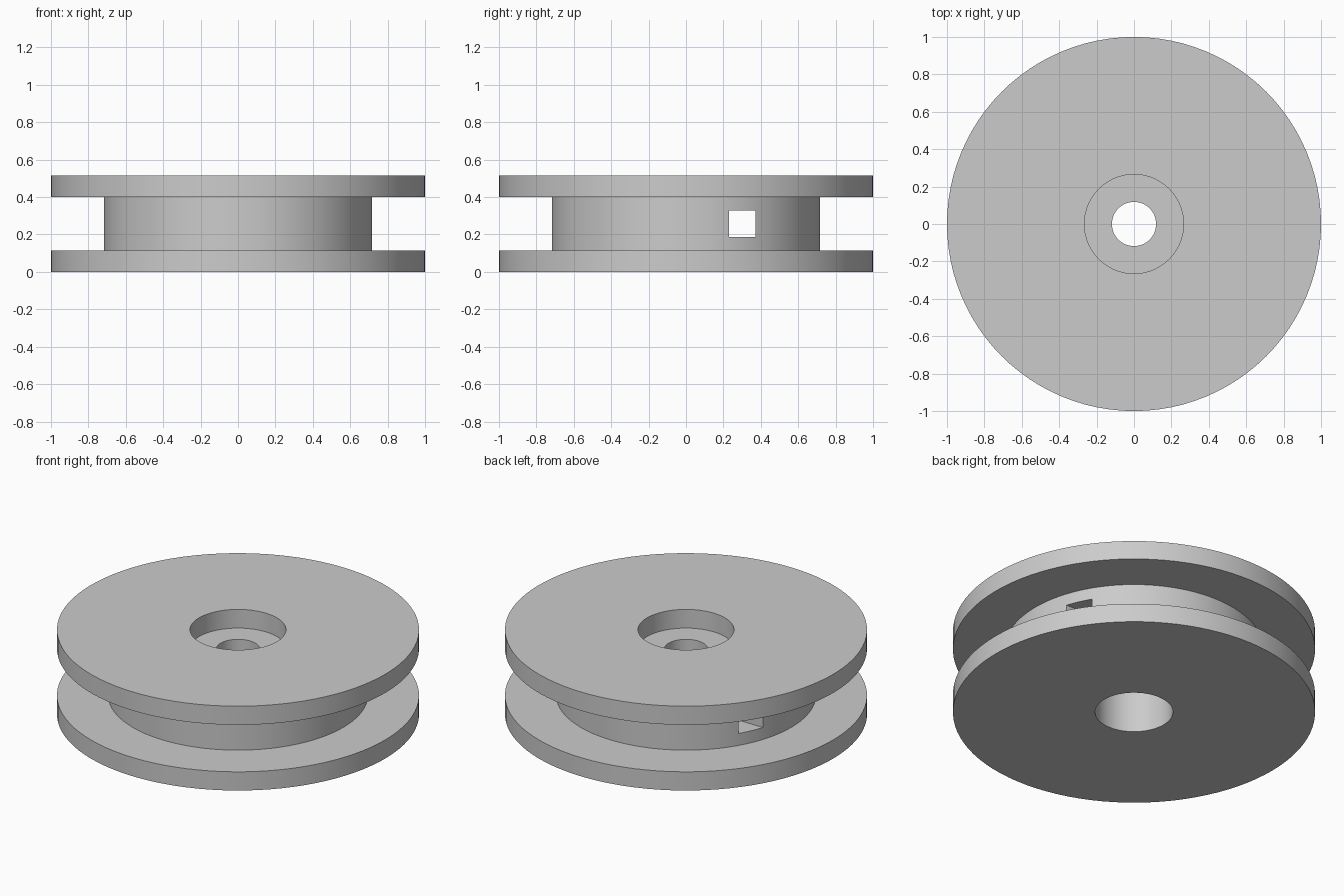
import bpy
import bmesh
import math
from mathutils import Matrix

SEGMENTS = 96

cube = bpy.data.objects.get("Cube")
if cube:
    bpy.data.objects.remove(cube, do_unlink=True)

# Single plain grey
grey = bpy.data.materials.new("plain grey")
grey.use_nodes = True
colour = (0.6, 0.6, 0.6, 1)
grey.diffuse_color = colour
grey.node_tree.nodes["Principled BSDF"].inputs["Base Color"].default_value = colour


def add_object(name, bm):
    bmesh.ops.recalc_face_normals(bm, faces=bm.faces)
    mesh = bpy.data.meshes.new(name)
    bm.to_mesh(mesh)
    bm.free()
    mesh.materials.append(grey)
    obj = bpy.data.objects.new(name, mesh)
    bpy.context.collection.objects.link(obj)
    return obj


def lathe(name, profile):
    """Revolve a closed (radius, height) profile about z."""
    bm = bmesh.new()
    verts = [bm.verts.new((r, 0, z)) for r, z in profile]
    edges = [bm.edges.new((a, b)) for a, b in zip(verts, verts[1:] + verts[:1])]
    bmesh.ops.spin(bm, geom=verts + edges, axis=(0, 0, 1), cent=(0, 0, 0),
                   angle=math.tau, steps=SEGMENTS)
    bmesh.ops.remove_doubles(bm, verts=bm.verts, dist=1e-4)
    return add_object(name, bm)


# Flanged wheel: two rims, a hub, a stepped bore open at both ends
flange, groove_top, height = 0.114, 0.4, 0.514
rim, hub = 1.0, 0.717
wheel = lathe("pulley_wheel", [
    (0.215, 0), (rim, 0), (rim, flange), (hub, flange),
    (hub, groove_top), (rim, groove_top), (rim, height),
    (0.265, height), (0.265, 0.4), (0.118, 0.4),
    (0.118, 0.286), (0.215, 0.286),
])

# Square cord passage straight across the hub
bm = bmesh.new()
bmesh.ops.create_cube(bm, size=1, matrix=Matrix.Translation((0, 0.3, 0.258))
                      @ Matrix.Diagonal((1.8, 0.142, 0.142, 1)))
cutter = add_object("passage_cutter", bm)
cutter.hide_render = True

cut = wheel.modifiers.new("cord passage", "BOOLEAN")
cut.operation = "DIFFERENCE"
cut.solver = "EXACT"
cut.object = cutter

bpy.ops.object.select_all(action="DESELECT")
wheel.select_set(True)
bpy.context.view_layer.objects.active = wheel
bpy.ops.object.modifier_apply(modifier=cut.name)
bpy.data.objects.remove(cutter, do_unlink=True)
bpy.ops.object.shade_smooth_by_angle(angle=math.radians(30))
